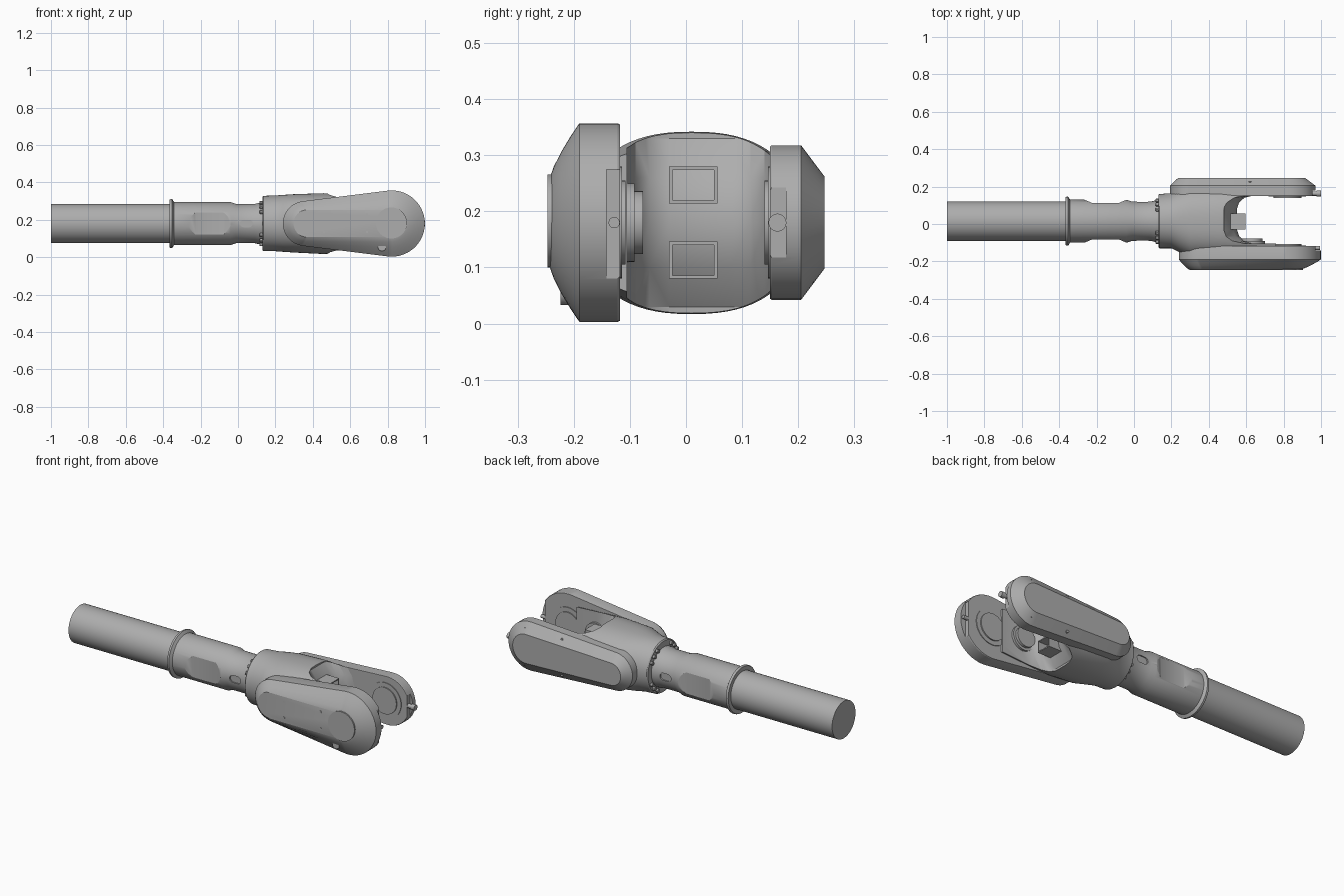
import bpy, bmesh, math
from mathutils import Vector

cube = bpy.data.objects.get("Cube")
if cube:
    bpy.data.objects.remove(cube, do_unlink=True)

grey = bpy.data.materials.new("machined_grey")
grey.use_nodes = True
COLOUR = (0.42, 0.42, 0.42, 1)
grey.diffuse_color = COLOUR
grey.node_tree.nodes["Principled BSDF"].inputs["Base Color"].default_value = COLOUR

YC, ZC = 0.015, 0.18      # axis of the round shaft
TAU = math.tau


def loft(name, rings, angle=30):
    """Skin a stack of equal rings of points and cap both ends."""
    bm = bmesh.new()
    loops = [[bm.verts.new(p) for p in ring] for ring in rings]
    n = len(loops[0])
    for a, b in zip(loops, loops[1:]):
        for i in range(n):
            j = (i + 1) % n
            bm.faces.new((a[i], a[j], b[j], b[i]))
    bm.faces.new(loops[0])
    bm.faces.new(loops[-1])
    bmesh.ops.recalc_face_normals(bm, faces=bm.faces)
    mesh = bpy.data.meshes.new(name)
    bm.to_mesh(mesh)
    bm.free()
    ob = bpy.data.objects.new(name, mesh)
    bpy.context.collection.objects.link(ob)
    mesh.materials.append(grey)
    smooth(ob, angle)
    return ob


def activate(ob):
    bpy.ops.object.select_all(action='DESELECT')
    ob.select_set(True)
    bpy.context.view_layer.objects.active = ob


def smooth(ob, angle=30):
    activate(ob)
    bpy.ops.object.shade_smooth_by_angle(angle=math.radians(angle))


def turned(name, profile, y=YC, z=ZC, n=64):
    """Solid turned about the x direction from (x, radius) pairs."""
    return loft(name, [[(x, y + r * math.cos(TAU * i / n), z + r * math.sin(TAU * i / n))
                        for i in range(n)] for x, r in profile])


def disc(name, x, z, r, y0, y1, n=40):
    """Cylinder along y."""
    return loft(name, [[(x + r * math.cos(TAU * i / n), y, z + r * math.sin(TAU * i / n))
                        for i in range(n)] for y in (y0, y1)])


def box(name, x0, x1, y0, y1, z0, z1):
    return loft(name, [[(x, y0, z0), (x, y1, z0), (x, y1, z1), (x, y0, z1)] for x in (x0, x1)])


def cut(ob, cutter):
    mod = ob.modifiers.new("cut", 'BOOLEAN')
    mod.operation = 'DIFFERENCE'
    mod.solver = 'EXACT'
    mod.object = cutter
    activate(ob)
    bpy.ops.object.modifier_apply(modifier=mod.name)
    bpy.data.objects.remove(cutter, do_unlink=True)
    smooth(ob)


def capsule(y, xa, ra, xb, rb, n=28):
    """Tapered round-ended outline at depth y: small end xa, big end xb."""
    lean = math.asin((rb - ra) / (xb - xa))
    pts = []
    for cx, r, start, sweep in ((xb, rb, -math.pi / 2 - lean, math.pi + 2 * lean),
                                (xa, ra, math.pi / 2 + lean, math.pi - 2 * lean)):
        for i in range(n + 1):
            a = start + sweep * i / n
            pts.append((cx + r * math.cos(a), y, ZC + r * math.sin(a)))
    return pts


# Shaft, flange and neck
turned("shaft_tube", [(-1, 0.105), (-0.355, 0.105)])
turned("shaft_flange", [(-0.365, 0.128), (-0.36, 0.131), (-0.352, 0.131), (-0.342, 0.115)])
neck = turned("neck", [(-0.352, 0.115), (-0.04, 0.115), (-0.01, 0.105), (0.09, 0.105),
                       (0.11, 0.11), (0.14, 0.11)])
for side in (-1, 1):
    # Flat with sloped ends on each side of the neck
    y0, y1 = YC + side * 0.098, YC + side * 0.14
    cut(neck, loft("flat_cutter", [[(-0.225 - s, y, 0.04), (-0.08 + s, y, 0.04),
                                    (-0.08 + s, y, 0.32), (-0.225 - s, y, 0.32)]
                                   for y, s in ((y0, 0), (y1, 0.1))]))
    # Oval slot ahead of the flat
    cut(neck, loft("slot_cutter", [[(x + 0.045, y, z) for x, y, z in
                                    capsule(YC + side * d, -0.015, 0.0199, 0.015, 0.02, 10)]
                                   for d in (0.097, 0.13)]))

# Fork body with a waisted opening
SECTIONS = [(0.13, -0.125, 0.155, 0.037, 0.323, 2), (0.136, -0.13, 0.16, 0.033, 0.328, 2),
            (0.20, -0.13, 0.165, 0.032, 0.330, 2.1), (0.24, -0.15, 0.185, 0.029, 0.333, 2.2),
            (0.30, -0.18, 0.205, 0.025, 0.337, 2.3), (0.46, -0.185, 0.205, 0.017, 0.342, 2.4),
            (0.56, -0.185, 0.205, 0.025, 0.333, 2.5), (0.76, -0.185, 0.205, 0.045, 0.315, 2.8)]


def squircle(x, y0, y1, z0, z1, power, n=72):
    ring = []
    for i in range(n):
        c, s = math.cos(TAU * i / n), math.sin(TAU * i / n)
        ring.append((x, (y0 + y1) / 2 + (y1 - y0) / 2 * math.copysign(abs(c) ** (2 / power), c),
                     (z0 + z1) / 2 + (z1 - z0) / 2 * math.copysign(abs(s) ** (2 / power), s)))
    return ring


body = loft("fork_body", [squircle(*s) for s in SECTIONS], 35)
MOUTH = [(0, -0.03), (0, 0.08), (0.012, 0.115), (0.04, 0.14), (0.1, 0.155), (0.7, 0.155),
         (0.7, -0.105), (0.1, -0.105), (0.04, -0.09), (0.012, -0.065)]
cut(body, loft("mouth_cutter", [[(x + dx, y, z) for x, y in MOUTH] for z, dx in
                                ((-0.05, 0.48), (0.03, 0.48), (0.1, 0.53), (0.18, 0.55),
                                 (0.26, 0.53), (0.33, 0.48), (0.41, 0.48))]))

# Front arm with its domed cover
front = loft("front_arm", [capsule(y, 0.36 + 0.1 * d, 0.12 - 0.45 * d, 0.822 - 0.1 * d, 0.177 - d)
                           for y, d in ((-0.118, 0.002), (-0.122, 0), (-0.19, 0), (-0.205, 0.022),
                                        (-0.222, 0.050), (-0.236, 0.078), (-0.245, 0.104))], 25)
cut(front, box("front_notch", 0.968, 1.1, -0.142, -0.1, 0.08, 0.275))

# Back arm with its bevelled cover
back = loft("back_arm", [capsule(y, 0.30, 0.108 - d * 0.8, 0.832, 0.138 - d)
                         for y, d in ((0.15, 0.002), (0.153, 0), (0.205, 0), (0.247, 0.056))], 25)
cut(back, box("back_notch", 0.955, 1.1, 0.13, 0.178, 0.095, 0.265))

# Bearing rings on the inner faces of both arms
for name, y, out in (("front", -0.118, 1), ("back", 0.15, -1)):
    disc(name + "_bearing_ring", 0.82, ZC, 0.1, y - out * 0.01, y + out * 0.004)
    disc(name + "_bearing_hub", 0.82, ZC, 0.075, y - out * 0.01, y + out * 0.01)
disc("inner_boss_base", 0.63, ZC, 0.07, -0.125, -0.092)
disc("inner_boss", 0.63, ZC, 0.056, -0.125, -0.077)

# End pins
turned("back_end_pin", [(0.94, 0.012), (0.975, 0.012), (0.977, 0.016), (1.0, 0.016)], 0.163, ZC, 20)
turned("front_end_pin", [(0.95, 0.01), (0.995, 0.01)], -0.128, ZC, 20)

# Thin caps and screws on the covers
disc("front_pivot_cap", 0.82, 0.183, 0.083, -0.23, -0.247, 48)
for x, z, r, y in ((0.77, 0.055, 0.022, -0.224), (0.55, 0.222, 0.016, -0.24),
                   (0.69, 0.23, 0.006, -0.247), (0.69, 0.135, 0.006, -0.247),
                   (0.46, 0.135, 0.006, -0.247), (0.46, 0.225, 0.006, -0.246)):
    disc("cover_screw", x, z, r, y + 0.025, y, 16)
for x in (0.62, 0.85):
    for s in (-1, 1):
        disc("back_cover_screw", x, ZC + s * 0.1, 0.008, 0.2, 0.228, 16)

# Pair of open brackets in the throat of the fork
for name, z0 in (("lower", 0.08), ("upper", 0.214)):
    z1 = z0 + 0.066
    for y in (-0.03, 0.05):
        box(name + "_bracket_side", 0.5, 0.595, y, y + 0.006, z0, z1)
    for z in (z0, z1 - 0.006):
        box(name + "_bracket_plate", 0.5, 0.595, -0.03, 0.056, z, z + 0.006)

# Bolts round the body flange, in four groups
for quarter in range(4):
    for k in (-1, 0, 1):
        a = math.radians(45 + 90 * quarter + 16 * k)
        turned("flange_bolt", [(0.116, 0.008), (0.118, 0.01), (0.14, 0.01)],
               YC + 0.127 * math.cos(a), ZC + 0.127 * math.sin(a), 12)
